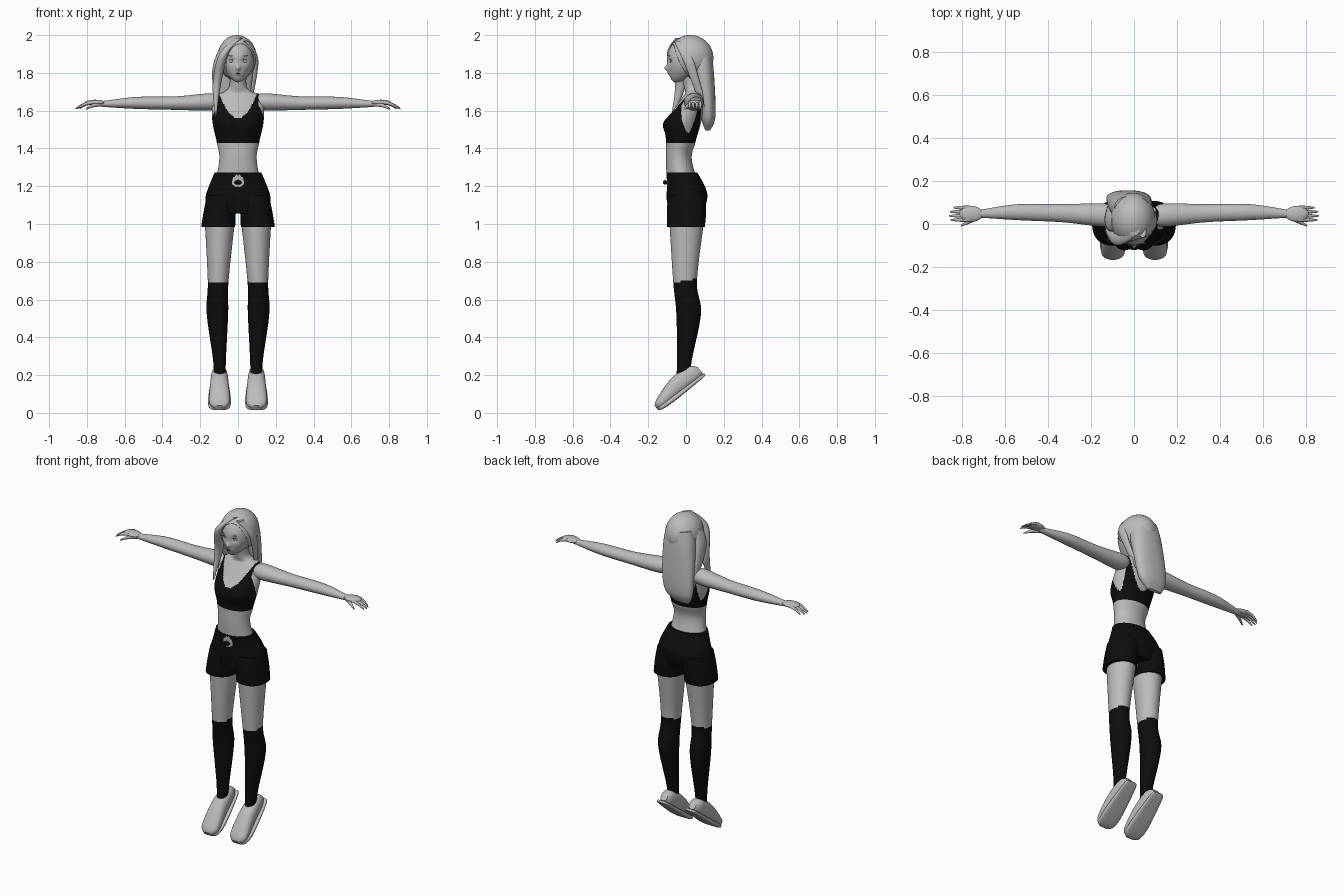
import bpy
from math import sin, cos, pi, exp, radians
from mathutils import Matrix, Vector

cube = bpy.data.objects.get("Cube")
if cube:
    bpy.data.objects.remove(cube)


def material(name, value):
    mat = bpy.data.materials.new(name)
    mat.use_nodes = True
    colour = (value, value, value, 1)
    mat.diffuse_color = colour
    mat.node_tree.nodes["Principled BSDF"].inputs["Base Color"].default_value = colour
    return mat


GREY = material("pale grey", .5)
BLACK = material("black cloth", .004)
DARK = material("dark grey", .08)


def spline(before, start, end, after, t):
    """Blend between two rows, keeping the curve smooth through its neighbours."""
    return [(2 * q + (r - p) * t + (2 * p - 5 * q + 4 * r - s) * t ** 2
             + (3 * q - p - 3 * r + s) * t ** 3) / 2
            for p, q, r, s in zip(before, start, end, after)]


def rounded(value, power):
    size = abs(value) ** (2 / power)
    return size if value > 0 else -size


def loft(name, rows, mat, axis="z", side=1, sides=32, steps=8, power=2, flat=1,
         warp=None, second=None, rule=None, matrix=Matrix()):
    """Skin rings; a row is position, two centre values, radius and optional second radius."""
    rows = [row if len(row) > 4 else (*row, row[-1] * flat) for row in rows]
    last = len(rows) - 1
    rings = []
    for i in range(last):
        near = [rows[max(0, min(last, i + k))] for k in (-1, 0, 1, 2)]
        rings += [spline(*near, j / steps) for j in range(steps)]
    rings.append(rows[-1])

    verts, faces = [], []
    for along, a, b, radius_a, radius_b in rings:
        for k in range(sides):
            angle = 2 * pi * k / sides
            u = a + radius_a * rounded(cos(angle), power)
            v = b + radius_b * rounded(sin(angle), power)
            point = Vector({"z": (u, v, along), "x": (along, u, v), "y": (u, along, v)}[axis])
            if warp:
                warp(point)
            point = matrix @ point
            verts.append((point.x * side, point.y, point.z))
    for ring in range(0, len(verts) - sides, sides):
        for k in range(sides):
            following = (k + 1) % sides
            faces.append((ring + k, ring + following,
                          ring + sides + following, ring + sides + k))
    faces.append(tuple(range(sides)))
    faces.append(tuple(range(len(verts) - sides, len(verts))))

    mesh = bpy.data.meshes.new(name)
    mesh.from_pydata(verts, [], faces)
    mesh.materials.append(mat)
    if rule:
        mesh.materials.append(second)
        for face in mesh.polygons:
            face.material_index = int(rule(face.center))
    obj = bpy.data.objects.new(name, mesh)
    bpy.context.collection.objects.link(obj)
    bpy.ops.object.select_all(action="DESELECT")
    obj.select_set(True)
    bpy.context.view_layer.objects.active = obj
    bpy.ops.object.mode_set(mode="EDIT")
    bpy.ops.mesh.select_all(action="SELECT")
    bpy.ops.mesh.normals_make_consistent(inside=False)
    bpy.ops.object.mode_set(mode="OBJECT")
    bpy.ops.object.shade_smooth_by_angle(angle=radians(50))


def ball(name, place, size, mat, warp=None, detail=12):
    """An ellipsoid, optionally reshaped while it is still a unit sphere."""
    bpy.ops.mesh.primitive_uv_sphere_add(segments=2 * detail, ring_count=detail, radius=1)
    obj = bpy.context.object
    obj.name = name
    for vertex in obj.data.vertices:
        if warp:
            warp(vertex.co)
        vertex.co = [p + c * s for p, c, s in zip(place, vertex.co, size)]
    obj.data.materials.append(mat)
    bpy.ops.object.shade_smooth()
    return obj


def finger(name, start, end, radius, side):
    """A finger or thumb that droops and narrows towards its tip."""
    rows = []
    for k in (0, .5, .9, 1):
        x, y, z = Vector(start).lerp(Vector(end), k)
        rows.append((x, y, z + .03 * k * (1 - k), radius * (1 - .7 * k ** 4)))
    loft(name, rows, GREY, axis="x", side=side, sides=12)


def bump(x, z, width, height):
    return exp(-(x / width) ** 2 - (z / height) ** 2)


# Torso and neck; the cropped top is chosen by its neckline and armholes
def bust(p):
    if p.y < 0:
        p.y -= .022 * bump(abs(p.x) - .06, p.z - 1.53, .045, .05)


def is_top(c):
    x = abs(c.x)
    neckline = 1.56 + 13 * x * x if c.y < .03 else 1.5 + 19 * x * x
    armhole = ((c.y - .035) / .06) ** 2 + ((c.z - 1.6) / .13) ** 2 < 1
    return 1.43 < c.z < neckline and not (armhole and x > .11 and c.z < 1.675)


loft("torso_and_top", [
    (1.13, 0, 0, .14), (1.33, 0, -.037, .1), (1.43, 0, -.028, .112), (1.53, 0, -.015, .134),
    (1.6, 0, .012, .138, .08), (1.65, 0, .03, .14, .064), (1.685, 0, .042, .12, .05),
    (1.7, 0, .042, .075, .046), (1.73, 0, .034, .046, .045), (1.8, 0, .02, .045, .045)],
    GREY, sides=128, steps=12, flat=.69, warp=bust, second=BLACK, rule=is_top)

# Shorts
loft("shorts_hips", [
    (1.272, 0, -.022, .124, .082), (1.2, 0, 0, .154, .1), (1.14, 0, .005, .172, .108),
    (1.055, 0, 0, .17, .09)], BLACK, sides=48)
ball("waist_knot", (0, -.11, 1.22), (.02, .012, .012), BLACK)


def is_sock(c):
    return c.z < .7 + .17 * c.y


shoe_pose = Matrix.Translation((.098, -.135, .008)) @ Matrix.Rotation(radians(38), 4, "X")

for side, word in ((1, "left"), (-1, "right")):
    loft(word + "_shorts_leg", [(1.15, .085, .005, .08, .1), (1.07, .096, .003, .085, .104),
                                (.985, .105, 0, .09, .1)], BLACK, side=side, power=2.2)

    # Leg with long sock
    loft(word + "_leg_and_sock", [
        (1.05, .095, .005, .083), (.7, .105, -.005, .055), (.53, .109, .014, .057),
        (.28, .098, -.008, .034), (.15, .096, -.02, .03)],
        GREY, side=side, sides=64, steps=24, flat=1.15, second=BLACK, rule=is_sock)

    # Shoe, standing on its toe
    loft(word + "_shoe", [
        (-.006, 0, .032, .025, .012), (.03, 0, .036, .054, .03), (.15, 0, .054, .05, .048),
        (.26, 0, .052, .04, .045), (.3, 0, .042, .022, .022)],
        GREY, axis="y", side=side, power=2.4, matrix=shoe_pose)
    loft(word + "_sole", [
        (-.006, 0, .02, .028), (.02, 0, .014, .054), (.1, 0, .01, .06), (.28, 0, .01, .041),
        (.306, 0, .012, .025)], GREY, axis="y", side=side, power=4, flat=.22, matrix=shoe_pose)

    # Arm and hand
    loft(word + "_arm", [
        (.1, .04, 1.648, .042), (.15, .042, 1.646, .054), (.33, .05, 1.64, .042),
        (.54, .055, 1.641, .037), (.71, .048, 1.636, .019), (.74, .047, 1.64, .018)],
        GREY, axis="x", side=side, flat=.85)
    ball(word + "_palm", (side * .757, .047, 1.643), (.055, .037, .015), GREY)
    for n, reach in enumerate((.84, .857, .86, .853)):
        y = .076 - .019 * n
        finger(word + "_finger", (.765, y, 1.645), (reach, y, 1.61), .009, side)
    finger(word + "_thumb", (.72, .035, 1.634), (.805, -.008, 1.608), .011, side)

    # Eye, lash, brow and ear
    ball(word + "_eye", (side * .034, -.079, 1.862), (.015, .007, .008), GREY)
    ball(word + "_lash", (side * .035, -.084, 1.87), (.016, .004, .002), DARK)
    ball(word + "_brow", (side * .036, -.088, 1.89), (.017, .004, .002), GREY)
    ball(word + "_ear", (side * .087, .015, 1.848), (.009, .016, .027), GREY)


# Head: the sphere narrows to the chin, with nose, eye sockets and lips
def face(p):
    low = max(0, -p.z) ** 2
    p.x *= 1 - .3 * low
    p.y = p.y * (1 - .3 * low) - .55 * low
    if p.y < 0:
        p.y -= .18 * bump(p.x, p.z + .38, .13, .12)
        p.y += .09 * bump(abs(p.x) - .39, p.z + .05, .2, .13)
        p.y -= .05 * bump(p.x, p.z + .61, .22, .08)


ball("head", (0, .01, 1.87), (.088, .11, .12), GREY, warp=face, detail=56)
ball("mouth", (0, -.094, 1.797), (.014, .004, .002), DARK)

# Hair cap with an opening for the face
cap = ball("hair_cap", (-.005, .022, 1.88), (.104, .123, .12), GREY, detail=48)
cutter = ball("face_cutter", (.015, -.09, 1.83), (.08, .13, .125), GREY, detail=48)
cutter.hide_render = True
opening = cap.modifiers.new("face opening", "BOOLEAN")
opening.operation = "DIFFERENCE"
opening.object = cutter
bpy.context.view_layer.objects.active = cap
bpy.ops.object.modifier_apply(modifier=opening.name)
bpy.data.objects.remove(cutter)
bpy.ops.object.shade_smooth_by_angle(angle=radians(50))

# Long hair behind, and loose locks
loft("hair_back", [
    (1.93, -.01, .075, .08, .055), (1.83, -.015, .085, .1, .06), (1.65, -.025, .113, .103, .043),
    (1.55, -.035, .118, .09, .035), (1.495, -.05, .115, .05, .012)], GREY, sides=48, power=2.3)
loft("parted_lock", [
    (1.985, .005, -.03, .02), (1.9, -.074, -.068, .025), (1.74, -.112, -.03, .022),
    (1.57, -.117, -.075, .003)], GREY, flat=1.3)
loft("right_side_lock", [
    (1.92, -.085, .01, .02), (1.8, -.115, .02, .022), (1.56, -.11, .1, .005)], GREY, flat=2)
loft("left_side_lock", [
    (1.97, .04, -.03, .017), (1.86, .094, .015, .014), (1.62, .06, .095, .007)], GREY, flat=2)
